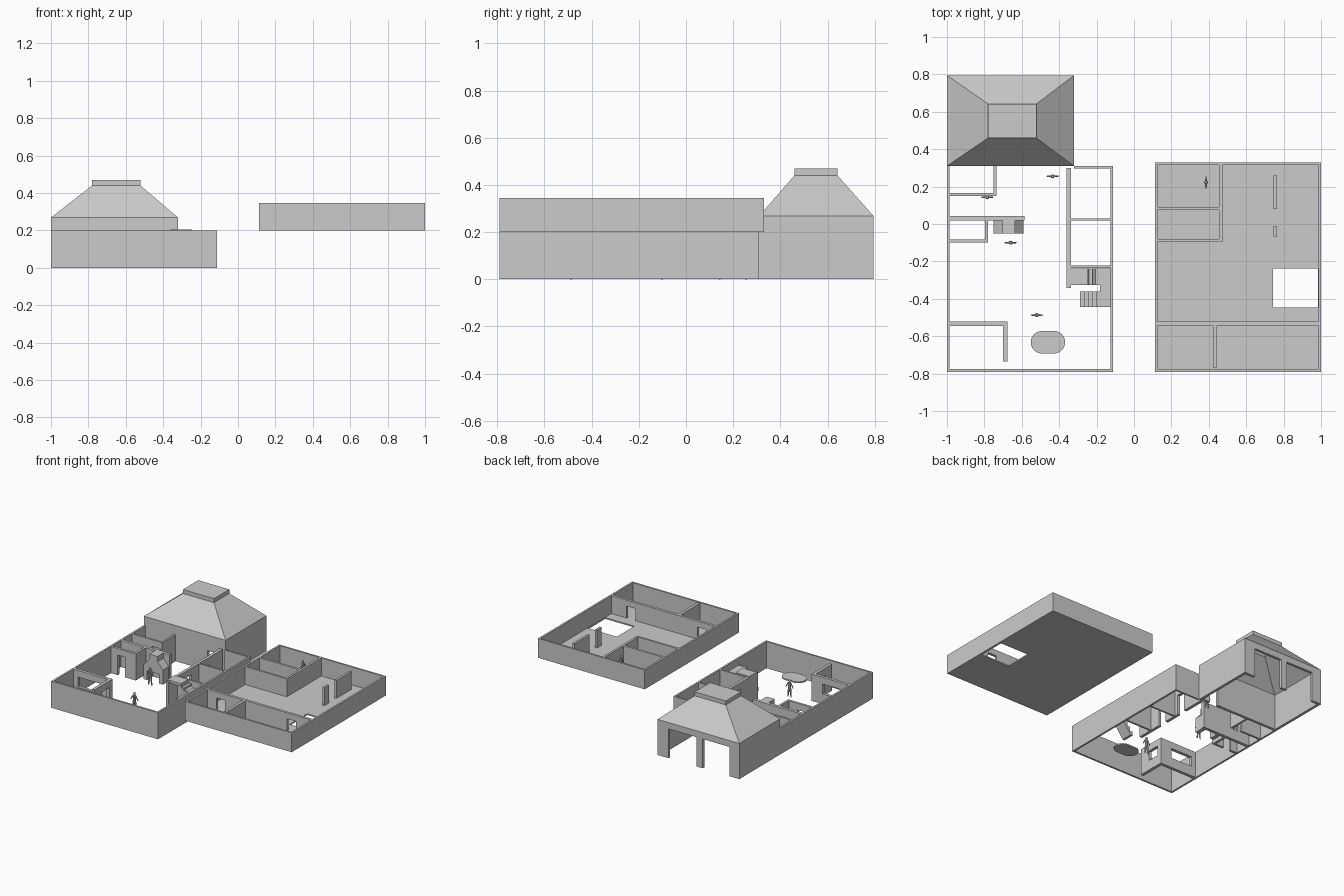
import bpy, bmesh, math
from mathutils import Vector

if "Cube" in bpy.data.objects:
    bpy.data.objects.remove(bpy.data.objects["Cube"])


def finish(name, bm):
    bmesh.ops.remove_doubles(bm, verts=bm.verts, dist=1e-5)
    bmesh.ops.recalc_face_normals(bm, faces=bm.faces)
    me = bpy.data.meshes.new(name)
    bm.to_mesh(me)
    bm.free()
    ob = bpy.data.objects.new(name, me)
    bpy.context.collection.objects.link(ob)
    return ob


def extrude(bm, faces, vec):
    r = bmesh.ops.extrude_face_region(bm, geom=faces)
    vs = [g for g in r["geom"] if isinstance(g, bmesh.types.BMVert)]
    bmesh.ops.translate(bm, verts=vs, vec=vec)


def panel(name, u, v, holes, place, vec):
    """Rectangle u by v with rectangular holes, mapped by place() and extruded by vec."""
    bm = bmesh.new()
    us = sorted(set(list(u) + [c for h in holes for c in h[:2]]))
    vs = sorted(set(list(v) + [c for h in holes for c in h[2:]]))
    grid = {(a, b): bm.verts.new(place(a, b)) for a in us for b in vs}
    for a0, a1 in zip(us, us[1:]):
        for b0, b1 in zip(vs, vs[1:]):
            a, b = (a0 + a1) / 2, (b0 + b1) / 2
            if not any(h[0] < a < h[1] and h[2] < b < h[3] for h in holes):
                bm.faces.new([grid[a0, b0], grid[a1, b0], grid[a1, b1], grid[a0, b1]])
    extrude(bm, bm.faces[:], Vector(vec))
    bmesh.ops.delete(bm, geom=[p for p in bm.verts if not p.link_faces], context='VERTS')
    return finish(name, bm)


def wall_x(name, x0, x1, y0, y1, z0, z1, holes=()):
    return panel(name, (x0, x1), (z0, z1), holes, lambda a, b: (a, y0, b), (0, y1 - y0, 0))


def wall_y(name, x0, x1, y0, y1, z0, z1, holes=()):
    return panel(name, (y0, y1), (z0, z1), holes, lambda a, b: (x0, a, b), (x1 - x0, 0, 0))


def profile(name, pts, y0, y1):
    """Outline in x and z extruded along y."""
    bm = bmesh.new()
    f = bm.faces.new([bm.verts.new((x, y0, z)) for x, z in pts])
    extrude(bm, [f], Vector((0, y1 - y0, 0)))
    return finish(name, bm)


H, T = 0.2, 0.014
DOOR = 0.15

# ground floor outer walls
wall_x("ground_front_wall", -1, -0.112, -0.79, -0.79 + T, 0, H)
wall_y("ground_left_wall", -1, -1 + T, -0.776, 0.31, 0, H)
wall_y("ground_right_wall", -0.112 - T, -0.112, -0.776, 0.298, 0, H)
wall_x("ground_back_wall", -0.32, -0.112, 0.298, 0.31, 0, H)

# ground floor partitions
wall_x("store_wall", -0.986, -0.735, 0.15, 0.165, 0, H, [(-0.82, -0.75, 0, DOOR)])
wall_y("store_side_wall", -0.75, -0.735, 0.165, 0.31, 0, H)
wall_x("chimney_wall", -0.986, -0.585, 0.02, 0.043, 0, H)
wall_y("washroom_side_wall", -0.797, -0.78, -0.082, 0.02, 0, H)
wall_x("washroom_front_wall", -0.986, -0.78, -0.1, -0.082, 0, H, [(-0.93, -0.87, 0, DOOR)])
wall_x("kitchen_back_wall", -0.986, -0.677, -0.545, -0.522, 0, H, [(-0.95, -0.77, 0.075, DOOR)])
wall_y("kitchen_side_wall", -0.7, -0.677, -0.735, -0.545, 0, H, [(-0.65, -0.56, 0.075, DOOR)])
wall_y("corridor_wall", -0.36, -0.338, -0.343, 0.3, 0, H,
       [(-0.14, -0.07, 0, DOOR), (0.06, 0.13, 0, DOOR)])
wall_x("bedroom_wall", -0.338, -0.126, 0.018, 0.03, 0, H)
wall_x("stair_wall", -0.338, -0.126, -0.236, -0.222, 0, H)

# fireplace with sloped hood
profile("fireplace", [(-0.75, 0), (-0.72, 0), (-0.72, 0.07), (-0.62, 0.07), (-0.62, 0), (-0.59, 0),
                      (-0.59, 0.11), (-0.635, 0.16), (-0.635, 0.2), (-0.702, 0.2),
                      (-0.702, 0.16), (-0.75, 0.11)], -0.05, 0.02)

# staircase: lower flight, landing, upper flight
steps = []
for i in range(5):
    x = -0.29 + i * 0.022
    steps += [(x, i * 0.03), (x, (i + 1) * 0.03)]
profile("stair_lower_flight", steps + [(-0.18, 0.15), (-0.18, 0.125), (-0.272, 0)], -0.445, -0.36)
wall_x("stair_landing", -0.182, -0.126, -0.445, -0.238, 0.13, 0.15)
profile("stair_upper_flight", [(-0.182, 0.13), (-0.182, 0.15), (-0.222, 0.15), (-0.222, 0.178),
                               (-0.245, 0.178), (-0.245, 0.205), (-0.36, 0.205), (-0.36, 0.185),
                               (-0.25, 0.185)], -0.325, -0.238)

# rounded table top
bm = bmesh.new()
ring = []
for i in range(32):
    a = 2 * math.pi * (i + 0.5) / 32
    cx = -0.46 + math.copysign(0.032, math.cos(a))
    ring.append(bm.verts.new((cx + 0.06 * math.cos(a), -0.632 + 0.06 * math.sin(a), 0.068)))
extrude(bm, [bm.faces.new(ring)], Vector((0, 0, 0.01)))
finish("table_top", bm)

# pavilion walls
P, W = 0.268, 0.02
wall_x("pavilion_front_wall", -1, -0.32, 0.31, 0.31 + W, 0, P, [(-0.47, -0.4, 0, DOOR)])
wall_y("pavilion_left_wall", -1, -1 + W, 0.33, 0.775, 0, P)
wall_y("pavilion_right_wall", -0.32 - W, -0.32, 0.33, 0.775, 0, P)
wall_x("pavilion_back_wall", -1, -0.32, 0.775, 0.795, 0, P,
       [(-0.92, -0.695, 0, 0.22), (-0.645, -0.41, 0, 0.22)])

# hollow hipped roof with cap
bm = bmesh.new()
rings = []
for x0, x1, y0, y1, z in [(-1, -0.32, 0.31, 0.795, P), (-0.78, -0.522, 0.46, 0.642, 0.44),
                          (-0.78, -0.522, 0.46, 0.642, 0.47)]:
    rings.append([bm.verts.new(c) for c in ((x0, y0, z), (x1, y0, z), (x1, y1, z), (x0, y1, z))])
for lo, hi in zip(rings, rings[1:]):
    for i in range(4):
        j = (i + 1) % 4
        bm.faces.new([lo[i], lo[j], hi[j], hi[i]])
bm.faces.new(rings[-1])
bm.normal_update()
roof = finish("pavilion_roof", bm)
mod = roof.modifiers.new("shell", 'SOLIDIFY')
mod.thickness = 0.012
mod.offset = -1

# upper floor slab with stairwell
F, U = 0.21, 0.345
panel("upper_floor", (0.112, 1), (-0.79, 0.33), [(0.742, 0.984, -0.446, -0.238)],
      lambda a, b: (a, b, 0.2), (0, 0, F - 0.2))

# upper floor outer walls
wall_x("upper_front_wall", 0.112, 1, -0.79, -0.79 + T, F, U)
wall_x("upper_back_wall", 0.112, 1, 0.33 - T, 0.33, F, U)
wall_y("upper_left_wall", 0.112, 0.112 + T, -0.776, 0.316, F, U)
wall_y("upper_right_wall", 1 - T, 1, -0.776, 0.316, F, U)

# upper floor partitions
wall_y("upper_room_side_wall", 0.455, 0.472, -0.095, 0.316, F, U)
wall_x("upper_room_wall", 0.126, 0.455, 0.075, 0.092, F, U)
wall_x("upper_room_front_wall", 0.126, 0.455, -0.095, -0.08, F, U)
wall_y("upper_screen_long", 0.747, 0.764, 0.08, 0.258, F, U)
wall_y("upper_screen_short", 0.747, 0.764, -0.066, -0.012, F, U)
wall_x("upper_cross_wall", 0.126, 0.986, -0.542, -0.522, F, U,
       [(0.2, 0.27, F, 0.3), (0.785, 0.86, F, 0.3)])
wall_y("upper_bedroom_divider", 0.422, 0.443, -0.768, -0.542, F, U)


# scale figures with spread arms
def limb(bm, a, b, r0, r1):
    a, b = Vector(a), Vector(b)
    d = b - a
    m = d.to_track_quat('Z', 'Y').to_matrix().to_4x4()
    m.translation = (a + b) / 2
    bmesh.ops.create_cone(bm, cap_ends=True, segments=8, radius1=r0, radius2=r1,
                          depth=d.length, matrix=m)


def figure(name, x, y, z, turn=0):
    bm = bmesh.new()
    for s in (-1, 1):
        limb(bm, (s * 0.013, 0, 0), (s * 0.006, 0, 0.065), 0.004, 0.007)
        limb(bm, (s * 0.01, 0, 0.106), (s * 0.03, 0, 0.072), 0.005, 0.003)
    limb(bm, (0, 0, 0.06), (0, 0, 0.109), 0.01, 0.011)
    limb(bm, (0, 0, 0.107), (0, 0, 0.118), 0.004, 0.004)
    head = bmesh.ops.create_uvsphere(bm, u_segments=10, v_segments=6, radius=0.008)["verts"]
    bmesh.ops.translate(bm, verts=head, vec=(0, 0, 0.123))
    ob = finish(name, bm)
    ob.location = (x, y, z)
    ob.rotation_euler.z = turn


for i, (x, y, z, t) in enumerate([(-0.435, 0.255, 0, 0), (-0.785, 0.143, 0, 0), (-0.66, -0.1, 0, 0),
                                  (-0.52, -0.487, 0, 0), (0.385, 0.222, F, math.pi / 2)]):
    figure(f"standing_figure_{i + 1}", x, y, z, t)
